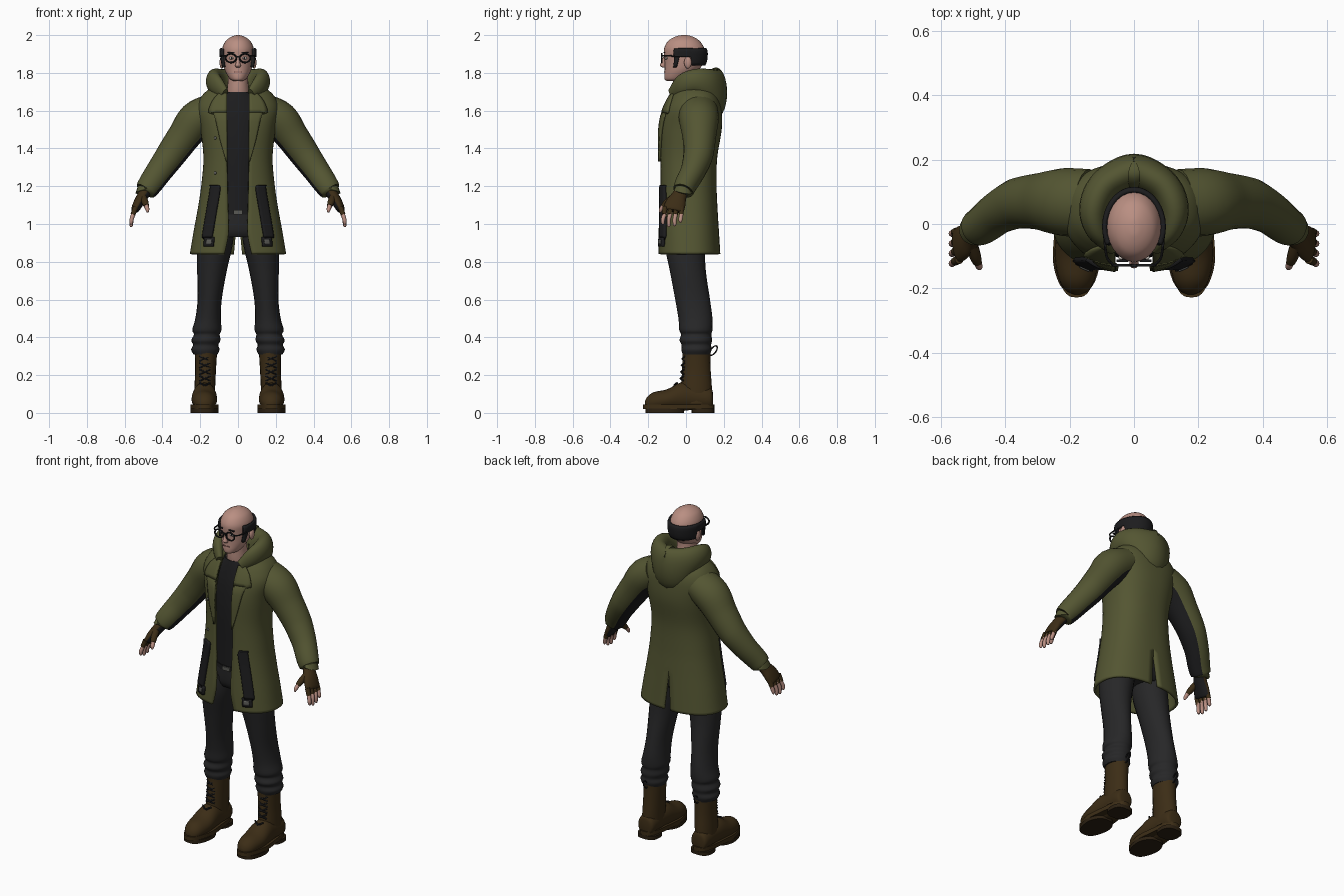
import bpy, bmesh, math
from mathutils import Vector, Matrix

if "Cube" in bpy.data.objects:
    bpy.data.objects.remove(bpy.data.objects["Cube"])

X, Y, Z = Vector((1, 0, 0)), Vector((0, 1, 0)), Vector((0, 0, 1))


def material(name, *rgb):
    m = bpy.data.materials.new(name)
    m.diffuse_color = (*rgb, 1)
    m.use_nodes = True
    m.node_tree.nodes["Principled BSDF"].inputs["Base Color"].default_value = m.diffuse_color
    return m


OLIVE = material("olive cloth", 0.088, 0.092, 0.032)
BLACK = material("black trim", 0.012, 0.012, 0.013)
DENIM = material("charcoal trousers", 0.020, 0.020, 0.021)
SKIN = material("skin", 0.49, 0.275, 0.225)
BROWN = material("brown leather", 0.045, 0.026, 0.008)
SOLE = material("dark sole", 0.025, 0.015, 0.006)
GREY = material("grey metal", 0.10, 0.10, 0.09)
WHITE = material("eye white", 0.6, 0.55, 0.5)
LIP = material("lip", 0.30, 0.14, 0.12)


def finish(bm, name, mat, mirror=False, thick=0, angle=45):
    bmesh.ops.recalc_face_normals(bm, faces=bm.faces)
    me = bpy.data.meshes.new(name)
    bm.to_mesh(me)
    bm.free()
    me.materials.append(mat)
    me.shade_smooth()
    me.set_sharp_from_angle(angle=math.radians(angle))
    ob = bpy.data.objects.new(name, me)
    bpy.context.collection.objects.link(ob)
    if mirror:
        ob.modifiers.new("mirror", 'MIRROR')
    if thick:
        s = ob.modifiers.new("thickness", 'SOLIDIFY')
        s.thickness, s.offset = thick, 0
    return ob


def spline(rows, steps=4):
    """Smooth curve through tuples of any length."""
    p = [Vector(r) for r in rows]
    out = []
    for i in range(len(p) - 1):
        a, b, c, d = p[max(i - 1, 0)], p[i], p[i + 1], p[min(i + 2, len(p) - 1)]
        for k in range(steps):
            t = k / steps
            out.append(b + (c - a) * (t / 2) + (a * 2 - b * 5 + c * 4 - d) * (t * t / 2)
                       + (b * 3 - a - c * 3 + d) * (t ** 3 / 2))
    return out + [p[-1]]


def grid(name, pts, mat, closed=False, **kw):
    """Skin rows of points; closed rows become capped tubes."""
    bm = bmesh.new()
    vs = [[bm.verts.new(p) for p in row] for row in pts]
    n = len(vs[0])
    for r, s in zip(vs, vs[1:]):
        for k in range(n if closed else n - 1):
            j = (k + 1) % n
            bm.faces.new((r[k], r[j], s[j], s[k]))
    if closed:
        bm.faces.new(vs[0])
        bm.faces.new(vs[-1])
    return finish(bm, name, mat, **kw)


def tube(name, rows, mat, ref=Y, axis=None, sides=20, steps=4, **kw):
    """Rows are x, y, z, half width, half depth along ref."""
    s = spline([r if len(r) == 5 else (*r, r[3]) for r in rows], steps)
    pts = []
    for i, r in enumerate(s):
        t = axis or (s[min(i + 1, len(s) - 1)] - s[max(i - 1, 0)])
        t = Vector(t[:3]).normalized()
        side = t.cross(ref).normalized()
        up = side.cross(t)
        pts.append([Vector(r[:3]) + side * r[3] * math.cos(a) + up * r[4] * math.sin(a)
                    for a in (2 * math.pi * k / sides for k in range(sides))])
    return grid(name, pts, mat, closed=True, **kw)


def ball(name, c, size, mat, mirror=False):
    bm = bmesh.new()
    bmesh.ops.create_uvsphere(bm, u_segments=16, v_segments=10, radius=1,
                              matrix=Matrix.Translation(c) @ Matrix.Diagonal((*size, 1)))
    return finish(bm, name, mat, mirror)


def box(name, c, size, mat, mirror=False):
    bm = bmesh.new()
    bmesh.ops.create_cube(bm, size=1, matrix=Matrix.Translation(c) @ Matrix.Diagonal((*size, 1)))
    return finish(bm, name, mat, mirror, angle=30)


def ring(name, c, rx, rz, r, u, v, mat, mirror=False):
    pts = []
    for k in range(24):
        a = math.tau * k / 24
        d = u * rx * math.cos(a) + v * rz * math.sin(a)
        n, w = d.normalized(), u.cross(v)
        pts.append([Vector(c) + d + (n * math.cos(b) + w * math.sin(b)) * r
                    for b in (math.tau * j / 8 for j in range(8))])
    return grid(name, pts + [pts[0]], mat, closed=True, mirror=mirror)


def tint(ob, mat, direction, limit):
    """Second colour on faces turned towards a direction."""
    ob.data.materials.append(mat)
    d = Vector(direction).normalized()
    for f in ob.data.polygons:
        if f.normal.dot(d) > limit:
            f.material_index = 1


def lookup(s, z, col):
    """Interpolate a profile row at value z of column col."""
    s = sorted(s, key=lambda r: r[col])
    for a, b in zip(s, s[1:]):
        if z <= b[col]:
            return a.lerp(b, max(0, (z - a[col]) / max(b[col] - a[col], 1e-6)))
    return s[-1]


# Coat: z, half width, front y, back y, front gap, back vent
COAT = spline([(.84, .248, -.143, .175, .072, .022), (.95, .23, -.14, .168, .05, .012),
               (1.08, .206, -.135, .160, .052, 0), (1.2, .188, -.132, .155, .055, 0),
               (1.35, .176, -.132, .158, .058, 0), (1.5, .192, -.132, .182, .06, 0),
               (1.6, .212, -.112, .182, .062, 0), (1.66, .195, -.085, .172, .062, 0),
               (1.70, .16, -.06, .15, .06, 0), (1.73, .11, -.045, .115, .055, 0)], 5)
N = 2.4


def coat_y(x, z):
    r = lookup(COAT, z, 0)
    m = (r[2] + r[3]) / 2
    return m + (r[2] - m) * max(0, 1 - abs(x / r[1]) ** N) ** (1 / N)


pts = []
for z, rx, yf, yb, gap, vent in COAT:
    m, h = (yf + yb) / 2, (yb - yf) / 2
    t0 = math.asin((gap / rx) ** (N / 2))
    t1 = math.pi - math.asin((max(vent, 0) / rx) ** (N / 2))
    row = []
    for k in range(29):
        t = t0 + (t1 - t0) * k / 28
        c = math.cos(t)
        row.append((rx * max(math.sin(t), 0) ** (2 / N) if t < math.pi - 1e-6 else 0,
                    m - math.copysign(h * abs(c) ** (2 / N), c), z))
    pts.append(row)
grid("coat_body", pts, OLIVE, mirror=True, thick=.014)


def panel(name, rows, mat, off, thick):
    """Cloth panel on the coat front: rows of z, inner x, outer x."""
    pts = [[(x, coat_y(x, z) - off, z) for x in (a + (b - a) * k / 5 for k in range(6))]
           for z, a, b in spline(rows, 3)]
    return grid(name, pts, mat, mirror=True, thick=thick)


panel("lapel", [(1.69, .058, .10), (1.65, .058, .135), (1.59, .058, .155), (1.575, .058, .125),
                (1.45, .057, .095), (1.33, .056, .062)], OLIVE, .014, .012)
panel("pocket_strap", [(1.205, .10, .145), (1.18, .095, .145), (1.06, .115, .165),
                       (.94, .135, .185), (.925, .14, .18)], BLACK, .014, .018)
panel("strap_buckle", [(.93, .125, .175), (.88, .13, .18)], BLACK, .014, .016)
panel("buckle_plate", [(.918, .138, .166), (.893, .141, .169)], GREY, .024, .006)
for z in (1.27, 1.455):
    ball("coat_button", (-.12, coat_y(.12, z) - .009, z), (.008, .005, .008), GREY)

# Fallen hood around the neck
half = [(.07, -.075, 1.69, .018, .03), (.115, -.02, 1.735, .034, .055),
        (.125, .05, 1.755, .045, .066), (.088, .12, 1.735, .052, .09)]
tube("hood", half + [(0, .158, 1.695, .06, .135)] + [(-h[0], *h[1:]) for h in half[::-1]],
     OLIVE, ref=Z, steps=6)

# Sleeves with dark inner side
sleeve = tube("sleeve", [(.14, .065, 1.60, .09, .105), (.22, .068, 1.55, .10, .105),
                         (.285, .07, 1.465, .088, .09), (.335, .068, 1.395, .082, .082),
                         (.37, .06, 1.345, .077, .077), (.42, .035, 1.275, .07, .066),
                         (.465, .0, 1.21, .064, .06), (.49, -.015, 1.175, .056, .054),
                         (.487, -.013, 1.18, .04, .04)], OLIVE, mirror=True)
tint(sleeve, BLACK, (-.75, .15, -.65), .62)

# Fingerless gloves and fingers
glove = tube("glove", [(.475, -.01, 1.20, .034, .036), (.503, -.035, 1.15, .03, .04),
                       (.525, -.052, 1.115, .027, .052), (.543, -.065, 1.08, .022, .055),
                       (.548, -.068, 1.07, .015, .048)], BROWN, mirror=True)
tint(glove, BLACK, (-1, .1, -.4), .5)
for i in range(4):
    y0, y1 = -.11 + i * .029, -.122 + i * .031
    tip = .985 + (.012, 0, .004, .022)[i]
    tube("glove_finger", [(.542, y0, 1.09, .014), (.556, (y0 + y1) / 2, 1.05, .013)],
         BROWN, sides=10, mirror=True)
    tube("finger", [(.552, y0, 1.06, .011), (.563, y1, 1.025, .011), (.565, y1, tip + .008, .009),
                    (.564, y1, tip, .004)], SKIN, sides=10, mirror=True)
tube("glove_thumb", [(.505, -.06, 1.145, .02), (.492, -.10, 1.115, .018), (.485, -.12, 1.095, .014)],
     BROWN, sides=10, mirror=True)
tube("thumb", [(.487, -.115, 1.10, .012), (.48, -.132, 1.078, .011), (.478, -.138, 1.062, .005)],
     SKIN, sides=10, mirror=True)

# Shirt, hips and belt
tube("shirt", [(0, 0, 1.04, .13, .105), (0, 0, 1.2, .13, .108), (0, 0, 1.4, .14, .112),
               (0, .01, 1.55, .15, .112), (0, .015, 1.64, .13, .10), (0, .01, 1.70, .075, .08)],
     BLACK, axis=Z)
tube("trouser_hips", [(0, .01, .93, .15, .09), (0, .01, .97, .165, .11), (0, .005, 1.07, .14, .112)],
     DENIM, axis=Z)
tube("belt", [(0, .003, 1.05, .137, .114), (0, .003, 1.075, .135, .114)], BLACK, axis=Z, steps=1)
box("belt_buckle", (0, -.112, 1.062), (.05, .008, .022), GREY)

# Trouser legs with gathered folds at the ankles
tube("trouser_leg", [(.105, .0, 1.0, .09, .105), (.122, -.005, .88, .092, .105),
                     (.138, .01, .75, .078, .095), (.15, .035, .6, .064, .092),
                     (.158, .05, .5, .068, .09), (.165, .052, .44, .077, .088),
                     (.165, .054, .415, .068, .08), (.17, .052, .385, .077, .086),
                     (.171, .055, .36, .067, .078), (.173, .055, .335, .075, .08),
                     (.172, .055, .31, .064, .072)], DENIM, axis=Z, mirror=True)

# Boots
tube("boot_shaft", [(.178, .055, .05, .055, .08), (.176, .055, .13, .055, .082),
                    (.172, .055, .22, .055, .076), (.17, .055, .30, .058, .074),
                    (.17, .055, .33, .06, .076)], BROWN, axis=Z, mirror=True)
tube("boot_foot", [(.178, .142, .07, .03, .04), (.178, .125, .075, .052, .06),
                   (.178, .03, .085, .058, .07), (.178, -.03, .085, .064, .075),
                   (.178, -.10, .07, .068, .055), (.177, -.17, .06, .056, .05),
                   (.176, -.205, .05, .036, .035), (.176, -.218, .045, .012, .015)],
     BROWN, ref=Z, axis=Y, mirror=True)


def sole(name, y0, y1, z0, z1, mat):
    mid, hl = (y0 + y1) / 2, (y1 - y0) / 2
    pts = []
    for z in (z0, z1):
        row = []
        for k in range(32):
            a = math.tau * k / 32
            c, s = math.cos(a), math.sin(a)
            y = mid + hl * math.copysign(abs(s) ** .8, s)
            w = .063 + .012 * math.exp(-((y + .09) / .07) ** 2)
            row.append((.178 + w * math.copysign(abs(c) ** .7, c), y, z))
        pts.append(row)
    return grid(name, pts, mat, closed=True, mirror=True)


sole("boot_welt", -.228, .15, .02, .045, BROWN)
sole("boot_heel", .03, .15, 0, .022, SOLE)
sole("boot_tread", -.215, -.01, 0, .022, SOLE)
for i in range(5):
    z = .135 + i * .035
    y = -.026 + i * .003 - (.03 if i == 0 else 0)
    for s in (-1, 1):
        tube("boot_lace", [(.175 - .028 * s, y + .01, z, .005), (.175, y - .006, z + .012, .005),
                           (.175 + .028 * s, y + .01, z + .024, .005)],
             BLACK, ref=Z, sides=6, steps=2, mirror=True)
ring("boot_pull_loop", (.17, .145, .33), .016, .028, .004, Y, (Z + Y * .5).normalized(), BLACK, True)

# Head: half width, front y, back y by height
PROFILE = [(1.757, .022, -.10, -.03), (1.765, .04, -.112, .0), (1.785, .055, -.115, .03),
           (1.815, .07, -.113, .065), (1.85, .078, -.113, .092), (1.89, .082, -.116, .10),
           (1.93, .083, -.116, .097), (1.965, .068, -.098, .076), (1.985, .046, -.072, .05),
           (1.997, .02, -.04, .02), (2.0, .003, -.018, .0)]
HEAD = spline([(0, (f + b) / 2, z, w, (b - f) / 2) for z, w, f, b in PROFILE], 3)
tube("head", [(0, (f + b) / 2, z, w, (b - f) / 2) for z, w, f, b in PROFILE], SKIN,
     axis=Z, sides=28, angle=80)
tube("neck", [(0, .02, 1.64, .07, .075), (0, .0, 1.70, .06, .068), (0, -.01, 1.76, .054, .06),
              (0, -.01, 1.82, .055, .06)], SKIN, axis=Z)
tube("nose", [(0, -.112, 1.885, .008, .008), (0, -.121, 1.855, .011, .012),
              (0, -.123, 1.838, .015, .014), (0, -.115, 1.828, .01, .008)], SKIN, axis=Z, sides=12)
box("mouth", (0, -.1135, 1.805), (.042, .006, .005), LIP)
ball("ear", (.086, .01, 1.855), (.012, .02, .032), SKIN, True)
ball("eye", (.034, -.104, 1.878), (.015, .008, .007), WHITE, True)
ball("pupil", (.034, -.110, 1.878), (.005, .003, .006), BLACK, True)

# Hair band round the back, with sideburns ahead of the ears
pts = []
for k in range(49):
    a = math.radians(-118 + 236 * k / 48)
    y = .1 * math.cos(a)
    low = 1.83 if y < -.026 else 1.885 if y < .03 else 1.842
    row = []
    for j in range(7):
        z = low + (1.928 - low) * j / 6
        h = lookup(HEAD, z, 2)
        off = .004 if j == 6 else .008
        row.append((math.sin(a) * (h[3] + off), h[1] + math.cos(a) * (h[4] + off), z))
    pts.append(row)
grid("hair_band", pts, BLACK, thick=.014)

# Glasses
ring("glasses_rim", (.037, -.128, 1.878), .028, .023, .0045, X, Z, BLACK, True)
box("glasses_bridge", (0, -.129, 1.886), (.022, .008, .008), BLACK)
tube("glasses_temple", [(.064, -.126, 1.89, .004), (.085, -.10, 1.89, .004), (.093, -.02, 1.888, .004)],
     BLACK, ref=Z, sides=8, mirror=True)
box("eyebrow", (.037, -.114, 1.908), (.036, .008, .006), BLACK, True)
